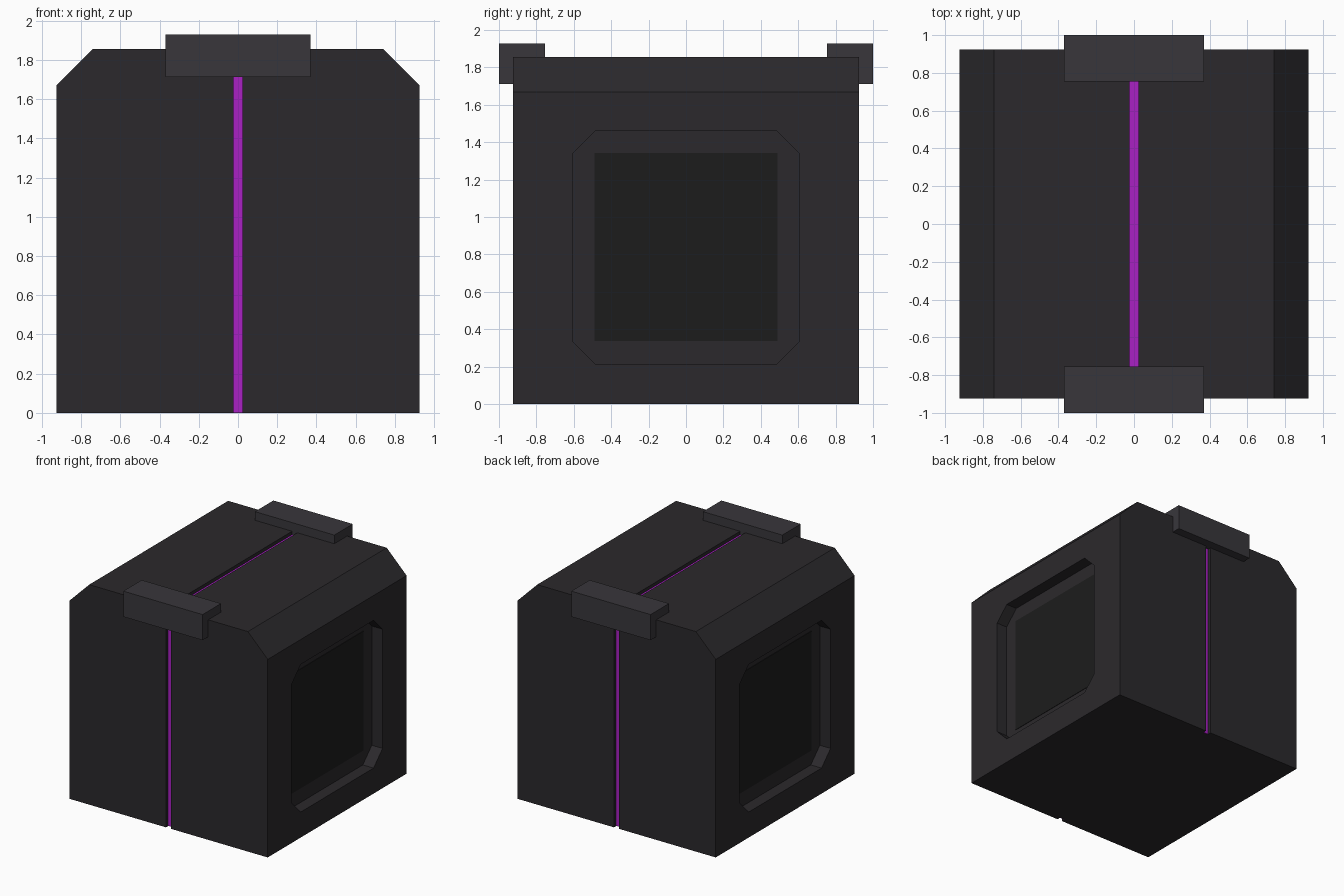
import bpy, bmesh
from mathutils import Vector

if "Cube" in bpy.data.objects:
    bpy.data.objects.remove(bpy.data.objects["Cube"])


def material(name, rgb):
    m = bpy.data.materials.new(name)
    m.diffuse_color = (*rgb, 1)
    m.use_nodes = True
    m.node_tree.nodes["Principled BSDF"].inputs["Base Color"].default_value = m.diffuse_color
    return m


CASE = material("case_dark", (0.024, 0.022, 0.025))
TRIM = material("trim_grey", (0.040, 0.037, 0.044))
PANE = material("pane_black", (0.012, 0.012, 0.012))
GLOW = material("strip_purple", (0.40, 0.015, 0.55))


def prism(name, profile, axis, lo, hi, mat):
    """Extrude a 2D profile along x (profile = y,z) or y (profile = x,z)."""
    bm = bmesh.new()
    if axis == 'x':
        vs = [bm.verts.new((lo, a, b)) for a, b in profile]
        step = Vector((hi - lo, 0, 0))
    else:
        vs = [bm.verts.new((a, lo, b)) for a, b in profile]
        step = Vector((0, hi - lo, 0))
    face = bm.faces.new(vs)
    ext = bmesh.ops.extrude_face_region(bm, geom=[face])
    bmesh.ops.translate(bm, vec=step,
                        verts=[g for g in ext['geom'] if isinstance(g, bmesh.types.BMVert)])
    bmesh.ops.recalc_face_normals(bm, faces=bm.faces)
    me = bpy.data.meshes.new(name)
    bm.to_mesh(me)
    bm.free()
    ob = bpy.data.objects.new(name, me)
    bpy.context.collection.objects.link(ob)
    me.materials.append(mat)
    return ob


def rect(a0, a1, b0, b1):
    return [(a0, b0), (a1, b0), (a1, b1), (a0, b1)]


def octagon(a0, a1, b0, b1, c):
    return [(a0 + c, b0), (a1 - c, b0), (a1, b0 + c), (a1, b1 - c),
            (a1 - c, b1), (a0 + c, b1), (a0, b1 - c), (a0, b0 + c)]


def arch(outer, inner, top_out, top_in, z0):
    """Upside-down U in the y,z plane."""
    return [(-outer, z0), (-outer, top_out), (outer, top_out), (outer, z0),
            (inner, z0), (inner, top_in), (-inner, top_in), (-inner, z0)]


def cut(target, cutter):
    mod = target.modifiers.new("cut", 'BOOLEAN')
    mod.operation, mod.solver, mod.object = 'DIFFERENCE', 'EXACT', cutter
    bpy.context.view_layer.objects.active = target
    bpy.ops.object.modifier_apply(modifier=mod.name)
    bpy.data.objects.remove(cutter)


H, TOP, C = 0.925, 1.855, 0.185

# Case with two long chamfers along the top
body = prism("case_body", [(-H, 0), (H, 0), (H, TOP - C), (H - C, TOP),
                           (C - H, TOP), (-H, TOP - C)], 'y', -H, H, CASE)

# Centre groove over front, top and back, with a purple strip in its floor
cut(body, prism("groove_cutter", arch(H + 0.1, H - 0.035, TOP + 0.1, TOP - 0.035, -0.1),
                'x', -0.024, 0.024, CASE))
prism("purple_strip", arch(H - 0.029, H - 0.05, TOP - 0.029, TOP - 0.05, 0.001),
      'x', -0.024, 0.024, GLOW)

# Eight-sided side recesses, each with a dark pane
for s, side in ((1, "right"), (-1, "left")):
    cut(body, prism("recess_cutter", octagon(-0.605, 0.605, 0.215, 1.46, 0.12),
                    'x', s * (H - 0.1), s * (H + 0.1), CASE))
    prism(side + "_pane", rect(-0.49, 0.49, 0.337, 1.343),
          'x', s * (H - 0.12), s * (H - 0.096), PANE)

# Latch blocks over the front and back top edges
for s, side in ((-1, "front"), (1, "back")):
    prism(side + "_latch", rect(-0.37, 0.37, 1.712, 1.928), 'y', s * 0.755, s * 1.0, TRIM)
